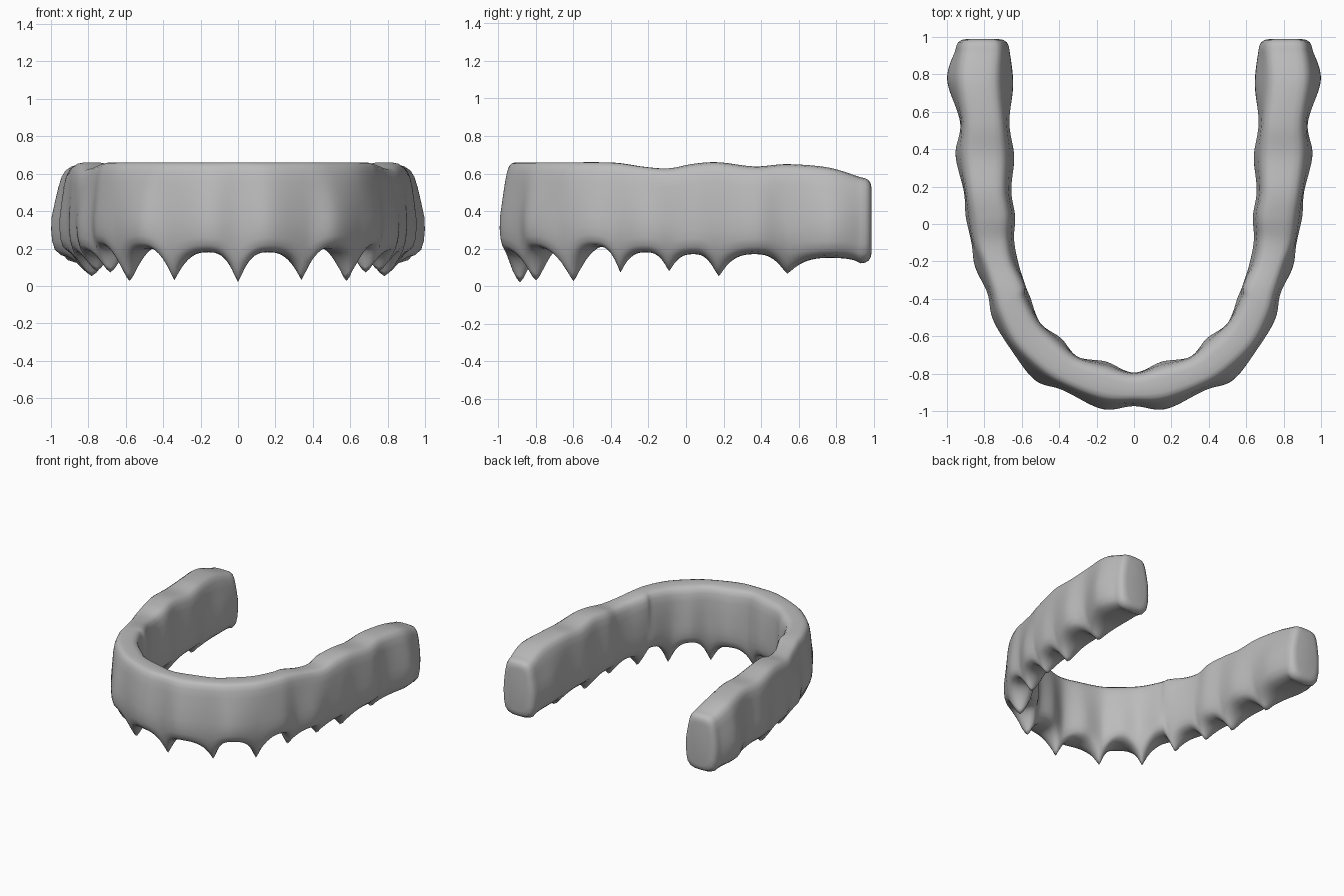
import bpy, bmesh
from mathutils import Vector

if "Cube" in bpy.data.objects:
    bpy.data.objects.remove(bpy.data.objects["Cube"])

# Half arch, alternating gum point and tooth scallop:
# outer x, outer y, inner x, inner y, bottom z, top z, outer inset, inner inset
HALF = [
    (0, -.975, 0, -.795, .005, .66, .02, .0),
    (.17, -.99, .15, -.735, .18, .66, .04, .02),
    (.38, -.89, .30, -.71, .015, .66, .02, .0),
    (.53, -.835, .39, -.61, .20, .66, .05, .02),
    (.66, -.67, .50, -.53, .01, .66, .02, .0),
    (.755, -.51, .555, -.39, .21, .66, .03, .02),
    (.785, -.37, .58, -.33, .06, .655, .02, .0),
    (.85, -.23, .62, -.20, .18, .635, .04, .02),
    (.87, -.10, .64, -.08, .07, .628, .01, .02),
    (.90, .04, .635, .04, .17, .652, .02, .02),
    (.91, .17, .655, .18, .04, .66, .01, .02),
    (.955, .37, .64, .36, .17, .638, .03, .03),
    (.93, .54, .665, .54, .055, .65, .01, .02),
    (1.0, .77, .645, .75, .15, .632, .05, .06),
    (.955, .93, .665, .93, .12, .58, .02, .03),
]
STEPS = 10
MID_Z = .36
# Upper half of the section: lateral share, drop below the top, inset weight
UPPER = [(.4, 0, 1), (.65, .006, 1), (.82, .02, 1), (.94, .05, .95), (1, .1, .8)]
# Lower half: lateral at a scallop, height share; lateral at a point, height share
LOWER = [(1, .7, .97, .8), (.97, .42, .88, .58), (.9, .2, .68, .38),
         (.72, .06, .42, .2), (.36, 0, .18, .07)]


def catmull(a, b, c, d, t):
    return [.5 * (2 * q + (r - p) * t + (2 * p - 5 * q + 4 * r - s) * t * t
                  + (3 * q - p - 3 * r + s) * t ** 3) for p, q, r, s in zip(a, b, c, d)]


def section(st, wedge, shrink=1.0, shift=0.0):
    """Closed ring of points across the gum."""
    ox, oy, ix, iy, zb, zt, inset_o, inset_i = st
    outer, inner = Vector((ox, oy, 0)), Vector((ix, iy, 0))
    centre, half = (outer + inner) / 2, (outer - inner) / 2
    mid_z = (zb + zt) / 2

    def side(sign, inset):
        pts = []
        rows = [(lat, zt - drop, w) for lat, drop, w in UPPER]
        rows += [(1, MID_Z + (zt - .1 - MID_Z) * .5, .4), (1, MID_Z, 0)]
        for la, ga, lb, gb in LOWER:
            lat, g = la + (lb - la) * wedge, ga + (gb - ga) * wedge
            rows.append((lat, zb + (MID_Z - zb) * g, 0))
        for lat, z, w in rows:
            p = centre + half * (sign * lat * (1 - w * inset / half.length) * shrink)
            p.z = mid_z + (z - mid_z) * (1 - (1 - shrink) * .6)
            p.y += shift
            pts.append(p)
        return pts

    tip = centre + Vector((0, shift, mid_z + (zb - mid_z) * (1 - (1 - shrink) * .6)))
    top = centre + Vector((0, shift, mid_z + (zt - mid_z) * (1 - (1 - shrink) * .6)))
    return [top] + side(1, inset_o) + [tip] + side(-1, inset_i)[::-1]


def half_rings():
    rings = []
    n = len(HALF)
    mirrored = (-HALF[1][0], HALF[1][1], -HALF[1][2]) + HALF[1][3:]
    for i in range(n - 1):
        before = HALF[i - 1] if i else mirrored
        after = HALF[min(i + 2, n - 1)]
        for s in range(STEPS):
            t = s / STEPS
            st = catmull(before, HALF[i], HALF[i + 1], after, t)
            u = 1 - t if i % 2 == 0 else t
            k = u ** 2.7
            low, high = (HALF[i][4], HALF[i + 1][4]) if i % 2 == 0 else (HALF[i + 1][4], HALF[i][4])
            st[4] = high + (low - high) * k
            rings.append(section(st, k if i < n - 2 else 0))
    # Rounded back end
    for shrink, shift in ((1, 0), (.97, .025), (.9, .044), (.78, .055), (.55, .06)):
        rings.append(section(HALF[-1], 0, shrink, shift))
    return rings


# Join the half arch to its mirror image
left = half_rings()
right = [[Vector((-p.x, p.y, p.z)) for p in ring] for ring in left[:0:-1]]
bm = bmesh.new()
rings = [[bm.verts.new(p) for p in ring] for ring in right + left]
for a, b in zip(rings, rings[1:]):
    for j in range(len(a)):
        k = (j + 1) % len(a)
        bm.faces.new((a[j], a[k], b[k], b[j]))
bm.faces.new(rings[0])
bm.faces.new(rings[-1])
bmesh.ops.recalc_face_normals(bm, faces=bm.faces)
for f in bm.faces:
    f.smooth = True
mesh = bpy.data.meshes.new("gum_arch")
bm.to_mesh(mesh)
bm.free()
gum = bpy.data.objects.new("gum_arch", mesh)
bpy.context.collection.objects.link(gum)

# Soften the surface slightly
soften = gum.modifiers.new("soften", "SMOOTH")
soften.factor = .5
soften.iterations = 2

# Plain grey
grey = bpy.data.materials.new("plain_grey")
grey.use_nodes = True
grey.diffuse_color = (.5, .5, .5, 1)
grey.node_tree.nodes["Principled BSDF"].inputs["Base Color"].default_value = (.5, .5, .5, 1)
mesh.materials.append(grey)
